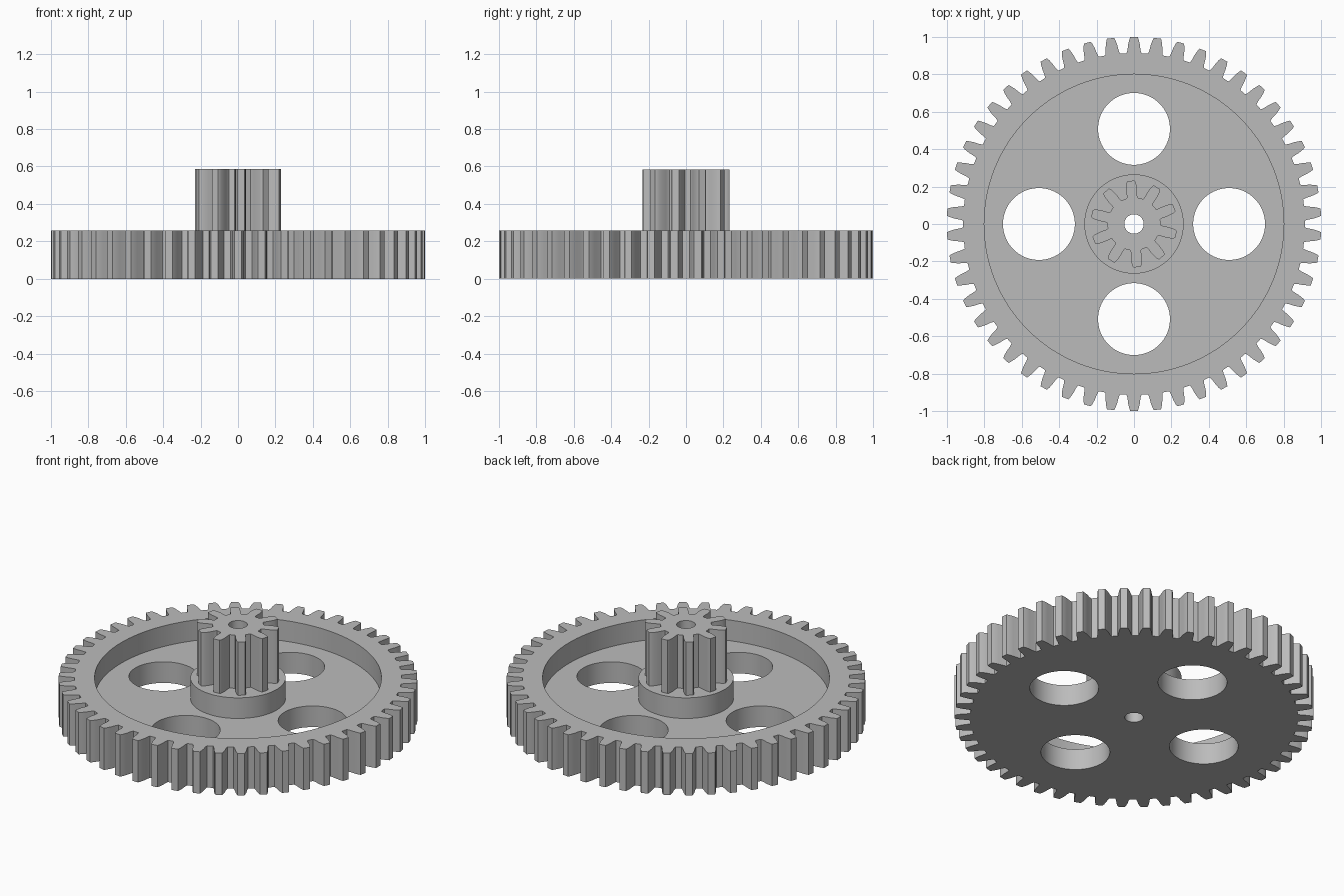
import bpy
import bmesh
from math import cos, sin, radians, tau

cube = bpy.data.objects.get("Cube")
if cube:
    bpy.data.objects.remove(cube, do_unlink=True)

# One plain grey for the whole part
grey = bpy.data.materials.new("grey")
grey.use_nodes = True
colour = (0.5, 0.5, 0.5, 1)
grey.diffuse_color = colour
grey.node_tree.nodes["Principled BSDF"].inputs["Base Color"].default_value = colour

PLATE_TOP, RIM_TOP, PINION_TOP = 0.13, 0.257, 0.585
BORE = 0.052


def circle(radius, x=0, y=0, sides=96):
    return [(x + radius * cos(tau * i / sides), y + radius * sin(tau * i / sides))
            for i in range(sides)]


def gear_outline(teeth, first_angle, flank):
    """Repeat one symmetric tooth; flank lists (radius, half angle) from root to tip."""
    tooth = [(r, -a) for r, a in flank] + [(r, a) for r, a in reversed(flank)]
    points = []
    for i in range(teeth):
        centre = first_angle + 360 / teeth * i
        for r, a in tooth:
            t = radians(centre + a)
            points.append((r * cos(t), r * sin(t)))
    return points


def prism(name, outline, bottom, top):
    bm = bmesh.new()
    face = bm.faces.new([bm.verts.new((x, y, bottom)) for x, y in outline])
    walls = bmesh.ops.extrude_face_region(bm, geom=[face], use_keep_orig=True)
    moved = [v for v in walls["geom"] if isinstance(v, bmesh.types.BMVert)]
    bmesh.ops.translate(bm, verts=moved, vec=(0, 0, top - bottom))
    bmesh.ops.recalc_face_normals(bm, faces=bm.faces[:])
    mesh = bpy.data.meshes.new(name)
    bm.to_mesh(mesh)
    bm.free()
    mesh.materials.append(grey)
    obj = bpy.data.objects.new(name, mesh)
    bpy.context.collection.objects.link(obj)
    return obj


def select(obj):
    bpy.ops.object.select_all(action="DESELECT")
    obj.select_set(True)
    bpy.context.view_layer.objects.active = obj


def combine(obj, other, operation):
    mod = obj.modifiers.new(other.name, "BOOLEAN")
    mod.object, mod.operation, mod.solver = other, operation, "EXACT"
    select(obj)
    bpy.ops.object.modifier_apply(modifier=mod.name)
    bpy.data.objects.remove(other, do_unlink=True)


# Large toothed wheel with a recessed web and a raised hub
wheel = prism("wheel", gear_outline(50, 90, [
    (0.913, 2.5), (0.93, 2.15), (0.96, 1.85), (0.985, 1.45), (1.0, 1.1)]), 0, RIM_TOP)
combine(wheel, prism("recess", circle(0.8, sides=128), PLATE_TOP, 0.4), "DIFFERENCE")
combine(wheel, prism("hub", circle(0.265), 0.06, RIM_TOP), "UNION")

# Four lightening holes and the shaft bore
for dx, dy in ((1, 0), (0, 1), (-1, 0), (0, -1)):
    hole = prism("web_hole", circle(0.192, 0.508 * dx, 0.508 * dy), -0.1, 0.2)
    combine(wheel, hole, "DIFFERENCE")
combine(wheel, prism("wheel_bore", circle(BORE, sides=48), -0.1, 0.4), "DIFFERENCE")

# Small pinion on top of the hub
pinion = prism("pinion", gear_outline(10, 94, [
    (0.142, 12), (0.15, 10.6), (0.165, 9.8), (0.185, 9),
    (0.21, 7.4), (0.225, 6), (0.232, 4.8)]), RIM_TOP, PINION_TOP)
combine(pinion, prism("pinion_bore", circle(BORE, sides=48), 0.1, 0.7), "DIFFERENCE")

# Smooth round walls, crisp edges
for obj in (wheel, pinion):
    select(obj)
    bpy.ops.object.shade_smooth_by_angle(angle=radians(25))
